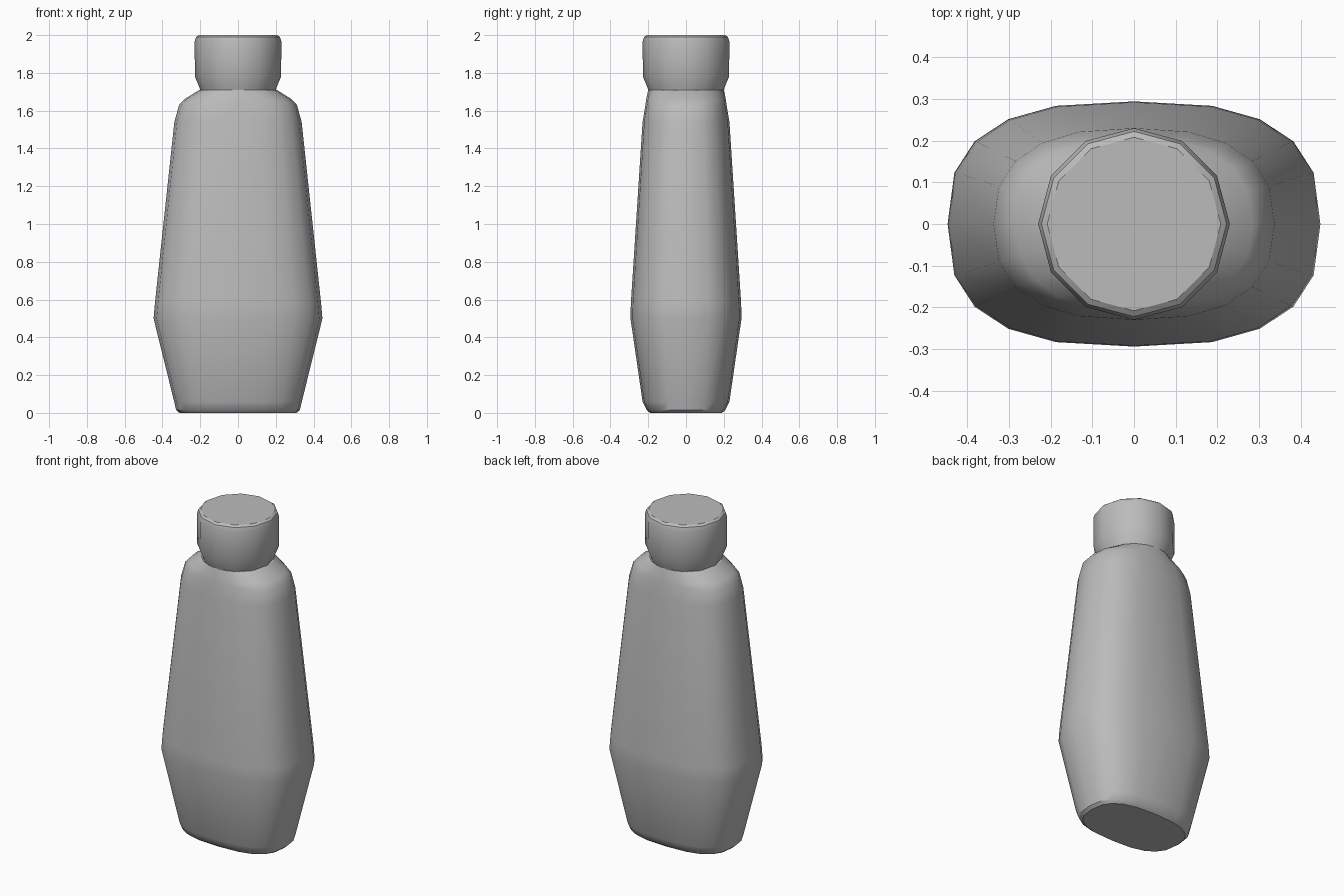
import bpy
import bmesh
from math import cos, sin, pi, radians, copysign

cube = bpy.data.objects.get("Cube")
if cube:
    bpy.data.objects.remove(cube, do_unlink=True)

grey = bpy.data.materials.new("plain grey")
grey.use_nodes = True
colour = (0.5, 0.5, 0.5, 1)
grey.diffuse_color = colour
grey.node_tree.nodes["Principled BSDF"].inputs["Base Color"].default_value = colour


def ring_point(angle, rx, ry, z, power):
    """Point on a rounded-rectangle (superellipse) outline."""
    c, s = cos(angle), sin(angle)
    return (copysign(abs(c) ** (2 / power), c) * rx,
            copysign(abs(s) ** (2 / power), s) * ry, z)


def loft(name, rings, sides):
    """Closed solid skinned through rings of (z, rx, ry, power)."""
    bm = bmesh.new()
    loops = [[bm.verts.new(ring_point(2 * pi * i / sides, rx, ry, z, power))
              for i in range(sides)] for z, rx, ry, power in rings]
    for low, high in zip(loops, loops[1:]):
        for i in range(sides):
            j = (i + 1) % sides
            bm.faces.new((low[i], low[j], high[j], high[i]))
    bm.faces.new(loops[0][::-1])
    bm.faces.new(loops[-1])
    mesh = bpy.data.meshes.new(name)
    bm.to_mesh(mesh)
    bm.free()
    mesh.materials.append(grey)
    obj = bpy.data.objects.new(name, mesh)
    bpy.context.collection.objects.link(obj)
    bpy.ops.object.select_all(action='DESELECT')
    obj.select_set(True)
    bpy.context.view_layer.objects.active = obj
    bpy.ops.object.shade_smooth_by_angle(angle=radians(30))
    return obj


# Flattened bottle body: foot, wide belly, long taper, sloped shoulder
loft("bottle_body", [
    (0.00, 0.310, 0.190, 2.7),
    (0.015, 0.328, 0.208, 2.7),
    (0.06, 0.338, 0.230, 2.7),
    (0.50, 0.447, 0.294, 2.7),
    (0.58, 0.440, 0.292, 2.7),
    (1.54, 0.337, 0.230, 2.5),
    (1.63, 0.312, 0.215, 2.5),
    (1.66, 0.285, 0.211, 2.3),
    (1.71, 0.205, 0.200, 2.0),
], 20)

# Round cap with a narrowed lower rim and a bevelled top
loft("bottle_cap", [
    (1.70, 0.198, 0.198, 2),
    (1.72, 0.203, 0.203, 2),
    (1.78, 0.228, 0.228, 2),
    (1.965, 0.230, 0.230, 2),
    (1.99, 0.222, 0.222, 2),
    (2.00, 0.208, 0.208, 2),
], 12)
